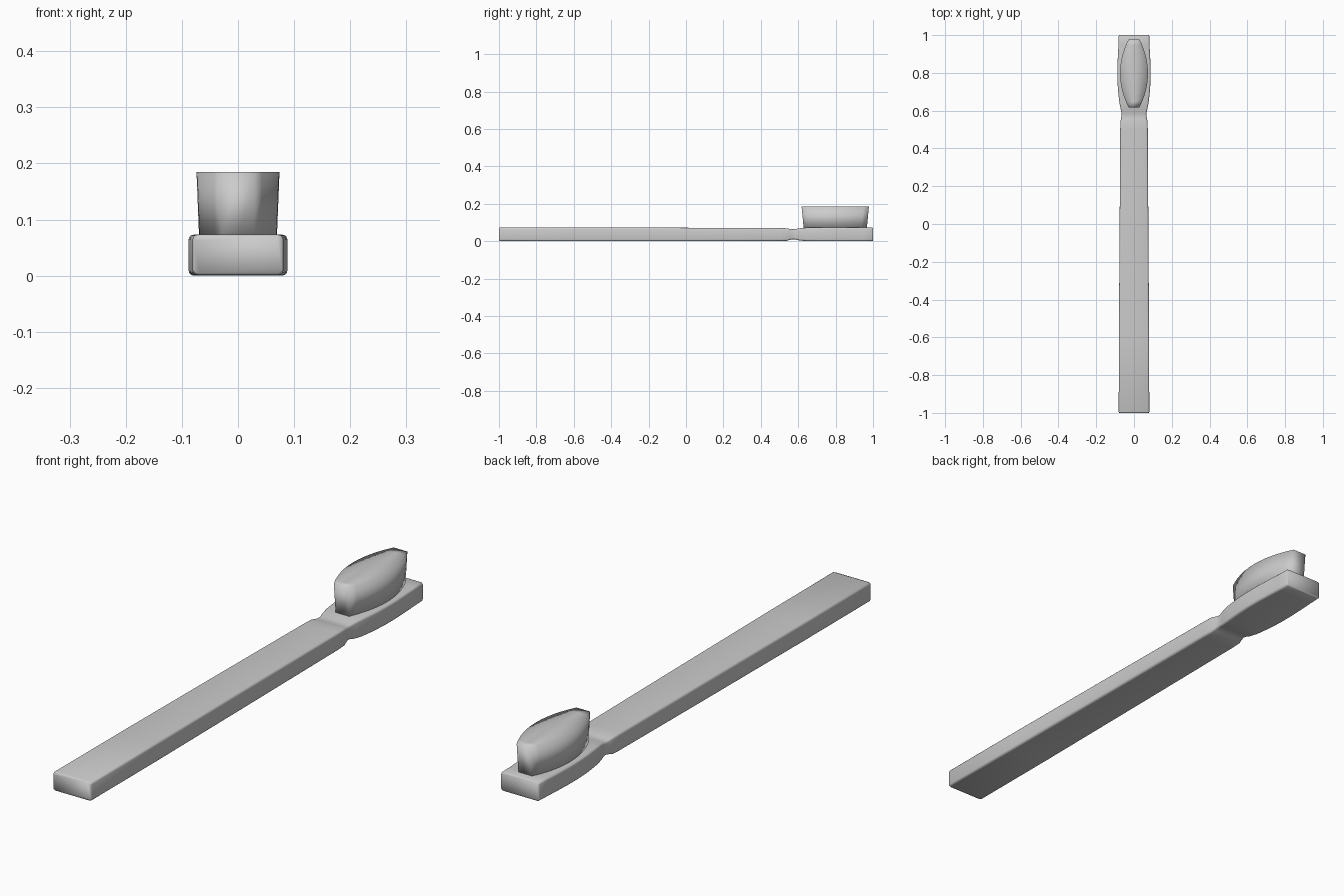
import bpy, bmesh
from math import sin, cos, pi

if "Cube" in bpy.data.objects:
    bpy.data.objects.remove(bpy.data.objects["Cube"])


def finish(bm, name):
    bmesh.ops.recalc_face_normals(bm, faces=bm.faces)
    me = bpy.data.meshes.new(name)
    bm.to_mesh(me)
    bm.free()
    me.shade_smooth()
    ob = bpy.data.objects.new(name, me)
    bpy.context.collection.objects.link(ob)
    return ob


def rounded_section(half_w, z0, z1, r, n=3):
    """Rounded rectangle in x/z."""
    pts = []
    corners = [(half_w - r, z1 - r), (-half_w + r, z1 - r),
               (-half_w + r, z0 + r), (half_w - r, z0 + r)]
    for k, (cx, cz) in enumerate(corners):
        for i in range(n + 1):
            a = k * pi / 2 + i / n * pi / 2
            pts.append((cx + r * cos(a), cz + r * sin(a)))
    return pts


# Handle, neck and head: y, half width, bottom z, top z
stations = [(-1.0, 0.078, 0.004, 0.071), (-0.994, 0.081, 0.001, 0.073),
            (-0.6, 0.080, 0.000, 0.073), (0.0, 0.076, 0.000, 0.072),
            (0.5, 0.073, 0.001, 0.070), (0.54, 0.072, 0.002, 0.069),
            (0.555, 0.069, 0.007, 0.066), (0.57, 0.066, 0.010, 0.064),
            (0.585, 0.066, 0.009, 0.065), (0.605, 0.070, 0.004, 0.069),
            (0.64, 0.077, 0.001, 0.072), (0.71, 0.085, 0.000, 0.073),
            (0.77, 0.088, 0.000, 0.073), (0.83, 0.088, 0.000, 0.073),
            (0.90, 0.085, 0.000, 0.073), (0.95, 0.082, 0.000, 0.073),
            (0.996, 0.081, 0.001, 0.073), (1.0, 0.079, 0.003, 0.071)]
bm = bmesh.new()
rings = [[bm.verts.new((x, y, z)) for x, z in rounded_section(w, z0, z1, 0.009)]
         for y, w, z0, z1 in stations]
for a, b in zip(rings, rings[1:]):
    for i in range(len(a)):
        j = (i + 1) % len(a)
        bm.faces.new((a[i], a[j], b[j], b[i]))
bm.faces.new(rings[0])
bm.faces.new(rings[-1])
finish(bm, "handle")

# Bristle block: lens outline with blunt ends, flaring towards the top
N = 12
bm = bmesh.new()
rows = []
for z, half_len, bulge in ((0.06, 0.168, 0.040), (0.185, 0.180, 0.045)):
    row = []
    for i in range(N + 1):
        t = -1 + 2 * i / N
        w = 0.029 + bulge * (1 - abs(t) ** 2)
        y = 0.798 + half_len * t
        row.append([bm.verts.new((s * w, y, z)) for s in (-1, 0, 1)])
    rows.append(row)
low, top = rows
for row in rows:
    for a, b in zip(row, row[1:]):
        for k in (0, 1):
            bm.faces.new((a[k], a[k + 1], b[k + 1], b[k]))
for i in range(N):
    for k in (0, 2):
        bm.faces.new((low[i][k], low[i + 1][k], top[i + 1][k], top[i][k]))
for i in (0, N):
    for k in (0, 1):
        bm.faces.new((low[i][k], low[i][k + 1], top[i][k + 1], top[i][k]))
finish(bm, "bristles")
